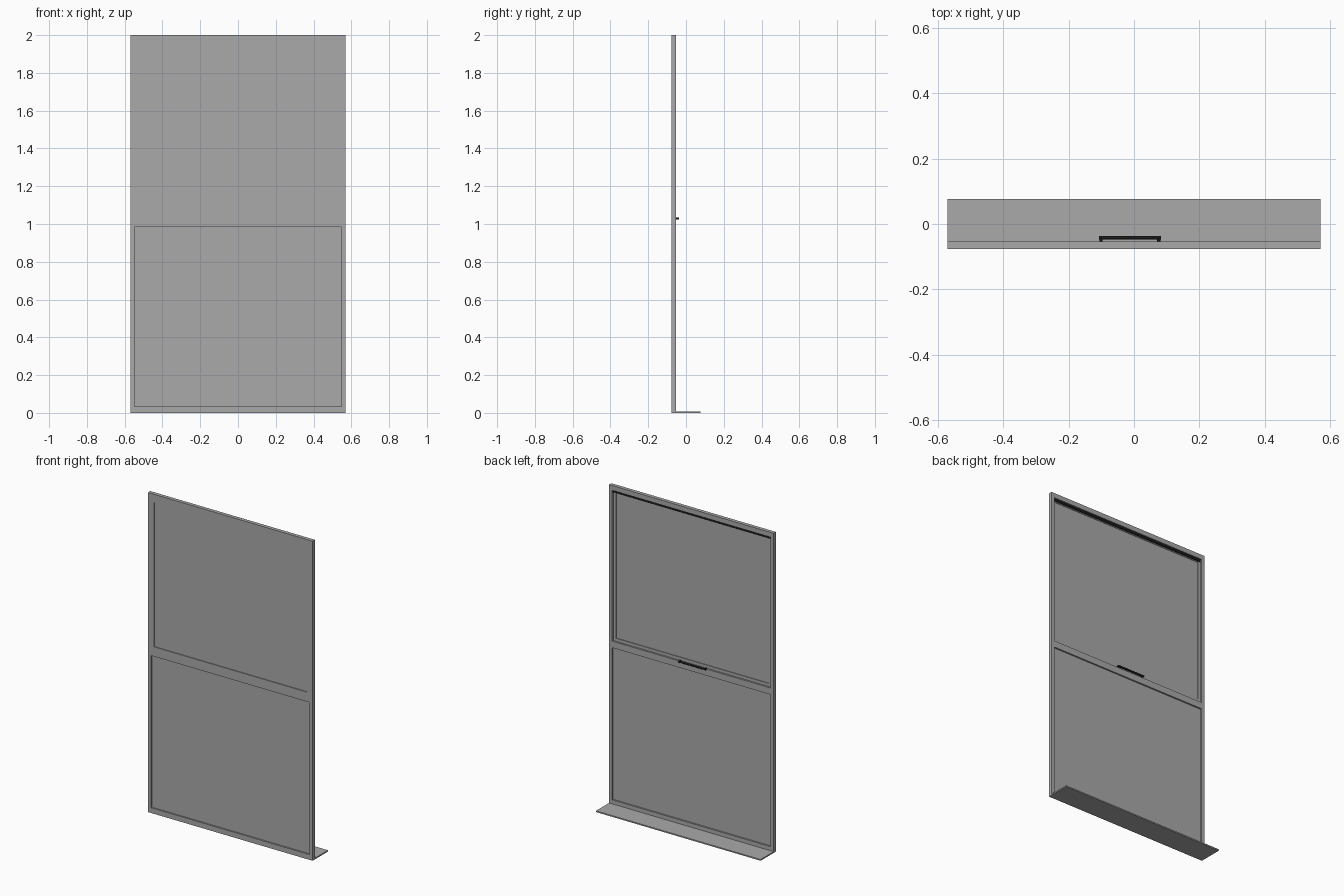
import bpy, bmesh, math
from mathutils import Vector, Matrix

if "Cube" in bpy.data.objects:
    bpy.data.objects.remove(bpy.data.objects["Cube"])

FRONT, BACK = -0.076, -0.053   # depth of the main frame
MID = -0.064                   # plane between the two sashes
HALF = 0.57


def material(name, v):
    m = bpy.data.materials.new(name)
    m.diffuse_color = (v, v, v, 1)
    m.use_nodes = True
    m.node_tree.nodes["Principled BSDF"].inputs["Base Color"].default_value = m.diffuse_color
    return m


GREY = material("mid_grey", 0.4)
BLACK = material("black", 0.01)


def finish(name, bm, mat=GREY):
    mesh = bpy.data.meshes.new(name)
    bm.to_mesh(mesh)
    bm.free()
    mesh.materials.append(mat)
    ob = bpy.data.objects.new(name, mesh)
    bpy.context.collection.objects.link(ob)
    return ob


def box(name, x0, x1, y0, y1, z0, z1, mat=GREY):
    bm = bmesh.new()
    size = Matrix.Diagonal((x1 - x0, y1 - y0, z1 - z0, 1))
    mid = Matrix.Translation(((x0 + x1) / 2, (y0 + y1) / 2, (z0 + z1) / 2))
    bmesh.ops.create_cube(bm, size=1, matrix=mid @ size)
    return finish(name, bm, mat)


def ring(name, outer, inner, y0, y1):
    """Rectangular frame; outer and inner are (half width, z bottom, z top)."""
    bm = bmesh.new()
    loops = []
    for y in (y0, y1):
        for w, b, t in (outer, inner):
            loops.append([bm.verts.new((x, y, z))
                          for x, z in ((-w, b), (w, b), (w, t), (-w, t))])
    fo, fi, bo, bi = loops
    for a, b in ((fo, fi), (fi, bi), (bi, bo), (bo, fo)):
        for i in range(4):
            j = (i + 1) % 4
            bm.faces.new((a[i], a[j], b[j], b[i]))
    bmesh.ops.recalc_face_normals(bm, faces=bm.faces)
    return finish(name, bm)


def rod(name, a, b, r):
    a, b = Vector(a), Vector(b)
    bm = bmesh.new()
    turn = (b - a).to_track_quat('Z', 'Y').to_matrix().to_4x4()
    bmesh.ops.create_cone(bm, cap_ends=True, segments=16, radius1=r, radius2=r,
                          depth=(b - a).length,
                          matrix=Matrix.Translation((a + b) / 2) @ turn)
    ob = finish(name, bm, BLACK)
    bpy.context.view_layer.objects.active = ob
    ob.select_set(True)
    bpy.ops.object.shade_smooth_by_angle(angle=math.radians(40))
    ob.select_set(False)
    return ob


# Fixed outer frame and the flat sill behind it
ring("outer_frame", (HALF, 0, 2), (0.548, 0.033, 1.97), FRONT, BACK)
box("sill", -HALF, HALF, BACK, 0.076, 0, 0.008)

# Upper sash sits in the front half, lower sash rail in the back half
ring("upper_sash", (0.548, 0.985, 1.97), (0.53, 1.045, 1.95), FRONT, MID)
box("lower_sash_rail", -0.548, 0.548, MID, BACK, 0.985, 1.026)

# Dark seal under the head of the frame
box("head_seal", -0.548, 0.548, MID, -0.06, 1.955, 1.97, BLACK)

# Glass panes
box("upper_glass", -0.53, 0.53, -0.071, -0.068, 1.045, 1.95)
box("lower_glass", -0.548, 0.548, -0.067, -0.063, 0.033, 0.985)

# Lift handle on the meeting rail
HZ, HY, R = 1.029, -0.042, 0.006
rod("handle_bar", (-0.107, HY, HZ), (0.082, HY, HZ), R)
for side, x in (("left", -0.101), ("right", 0.076)):
    rod("handle_post_" + side, (x, BACK - 0.002, HZ), (x, HY, HZ), 0.005)
